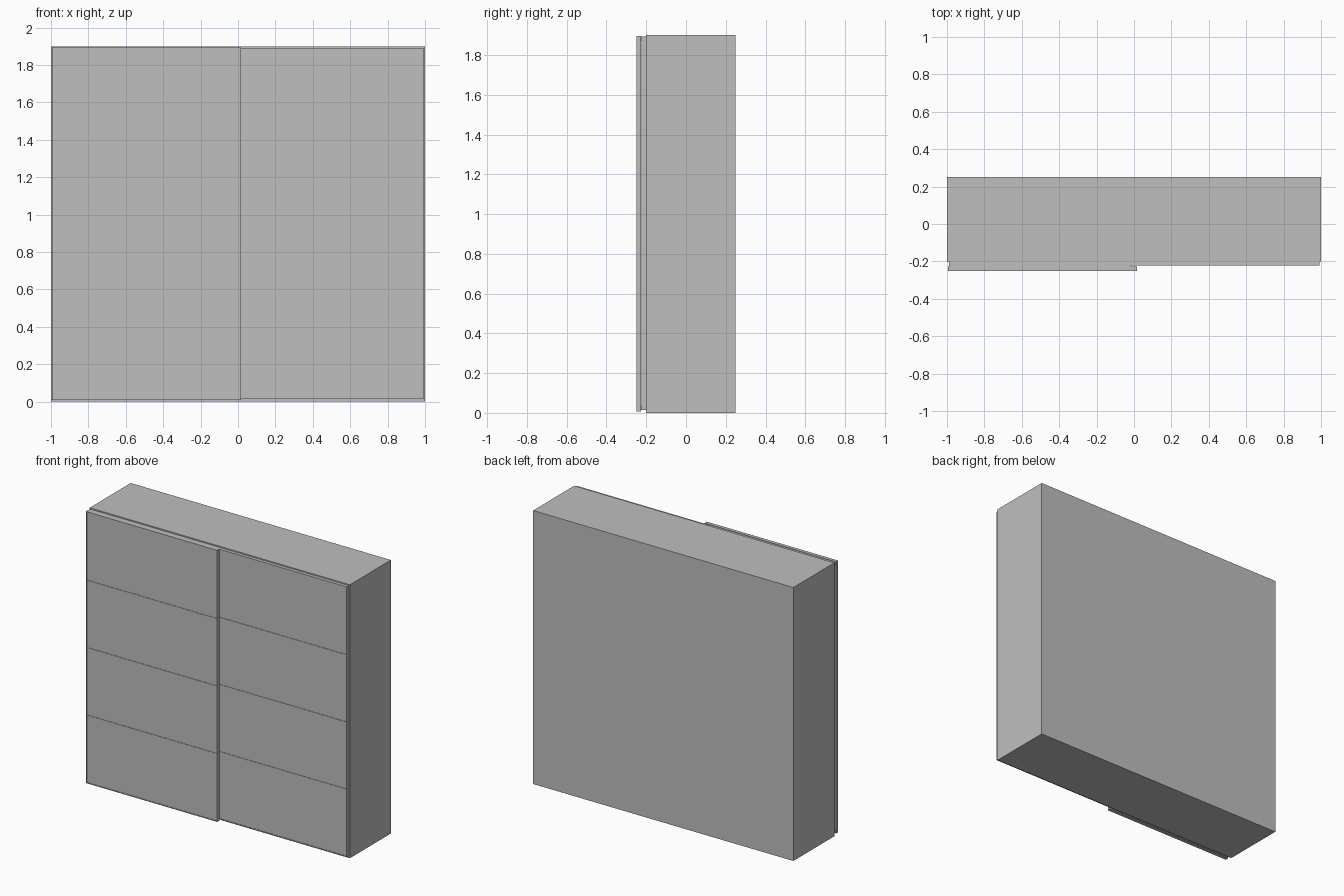
import bpy

if "Cube" in bpy.data.objects:
    bpy.data.objects.remove(bpy.data.objects["Cube"], do_unlink=True)

grey = bpy.data.materials.new("plain grey")
grey.use_nodes = True
colour = (0.52, 0.52, 0.52, 1)
grey.diffuse_color = colour
grey.node_tree.nodes["Principled BSDF"].inputs["Base Color"].default_value = colour


def box(name, x, y, z):
    """Box from (low, high) ranges on each axis."""
    spans = (x, y, z)
    bpy.ops.mesh.primitive_cube_add(size=1, location=[(a + b) / 2 for a, b in spans])
    ob = bpy.context.object
    ob.name = name
    ob.scale = [b - a for a, b in spans]
    bpy.ops.object.transform_apply(location=False, scale=True)
    ob.data.materials.append(grey)
    return ob


def sliding_door(name, x, y, z, panels=4, rim=0.006, inset=0.003, groove=0.004):
    """Thin frame holding a stack of equal panels separated by narrow grooves."""
    (x0, x1), (y0, y1), (z0, z1) = x, y, z
    box(name + "_backing", (x0 + rim, x1 - rim), (y0 + 2 * inset, y1), (z0 + rim, z1 - rim))
    box(name + "_right_stile", (x0, x0 + rim), y, z)
    box(name + "_left_stile", (x1 - rim, x1), y, z)
    box(name + "_bottom_rail", (x0 + rim, x1 - rim), y, (z0, z0 + rim))
    box(name + "_top_rail", (x0 + rim, x1 - rim), y, (z1 - rim, z1))
    low, high = z0 + rim, z1 - rim
    step = (high - low) / panels
    for i in range(panels):
        bottom = low + i * step + (groove / 2 if i else 0)
        top = low + (i + 1) * step - (groove / 2 if i < panels - 1 else 0)
        box(f"{name}_panel_{i + 1}", (x0 + rim, x1 - rim),
            (y0 + inset, y0 + 2 * inset), (bottom, top))


# Cabinet body
box("cabinet_body", (-1, 1), (-0.2, 0.25), (0, 1.9))

# Front door slides over the rear door
sliding_door("front_door", (-0.995, 0.015), (-0.25, -0.226), (0.008, 1.895))
sliding_door("rear_door", (-0.02, 0.992), (-0.223, -0.2), (0.014, 1.892))

# Tracks that carry the front door
for name, z in (("top_track", (1.872, 1.892)), ("bottom_track", (0.014, 0.034))):
    box(name, (-0.99, -0.02), (-0.226, -0.2), z)
